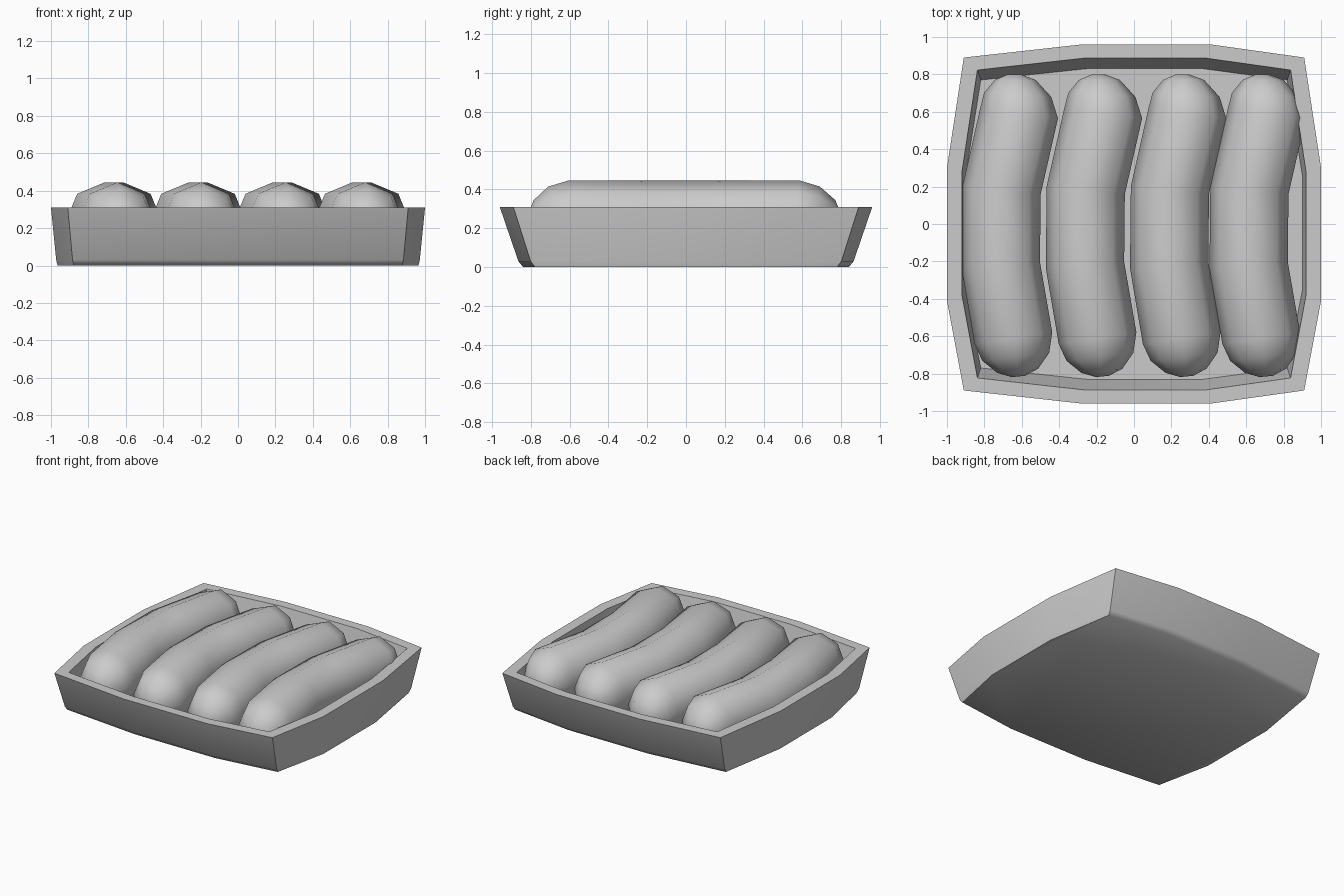
import bpy, bmesh, math

if "Cube" in bpy.data.objects:
    bpy.data.objects.remove(bpy.data.objects["Cube"])


def loft(name, rings, angle):
    """Skin a list of equal-length rings and cap both ends."""
    bm = bmesh.new()
    loops = [[bm.verts.new(p) for p in r] for r in rings]
    n = len(loops[0])
    for a, b in zip(loops, loops[1:]):
        for i in range(n):
            j = (i + 1) % n
            bm.faces.new((a[i], a[j], b[j], b[i]))
    bm.faces.new(loops[0][::-1])
    bm.faces.new(loops[-1])
    bmesh.ops.recalc_face_normals(bm, faces=bm.faces)
    me = bpy.data.meshes.new(name)
    bm.to_mesh(me)
    bm.free()
    ob = bpy.data.objects.new(name, me)
    bpy.context.collection.objects.link(ob)
    bpy.ops.object.select_all(action='DESELECT')
    ob.select_set(True)
    bpy.context.view_layer.objects.active = ob
    bpy.ops.object.shade_smooth_by_angle(angle=math.radians(angle))
    return ob


# Tray: bulging twelve-sided outline, scaled from base to rim to inner floor
right = [(0.41, -0.96), (0.91, -0.89), (1, -0.41), (1, 0.3), (0.91, 0.89), (0.41, 0.96)]
left = [(-0.28, 0.96), (-0.91, 0.89), (-1, 0.3), (-1, -0.41), (-0.91, -0.89), (-0.28, -0.96)]
levels = [(0.965, 0.875, 0), (0.972, 0.9, 0.03), (1, 1, 0.31),
          (0.92, 0.925, 0.31), (0.90, 0.865, 0.06)]
loft("tray", [[(x * sx, y * sy, z) for x, y in right + left] for sx, sy, z in levels], 60)

# Sausages: eight-sided bent tubes with rounded ends (centre x, centre y, radius, yaw)
R, CZ = 0.21, 0.235
path = [(-0.618, -0.815, 0.035, 0.1), (-0.622, -0.785, 0.11, 0.1), (-0.632, -0.71, 0.18, 0.12),
        (-0.645, -0.61, R, 0.15), (-0.712, -0.22, R, 0.08), (-0.708, 0.18, R, -0.1),
        (-0.615, 0.59, R, -0.12), (-0.622, 0.69, 0.18, -0.06), (-0.635, 0.77, 0.11, 0),
        (-0.64, 0.80, 0.035, 0)]
for k, dx in enumerate((0, 0.45, 0.90, 1.325)):
    rings = []
    for x, y, r, yaw in path:
        ring = []
        for i in range(8):
            t = i * math.pi / 4
            u = r * math.cos(t)
            ring.append((x + dx + u * math.cos(yaw), y + u * math.sin(yaw), CZ + r * math.sin(t)))
        rings.append(ring)
    loft(f"sausage_{k + 1}", rings, 70)
